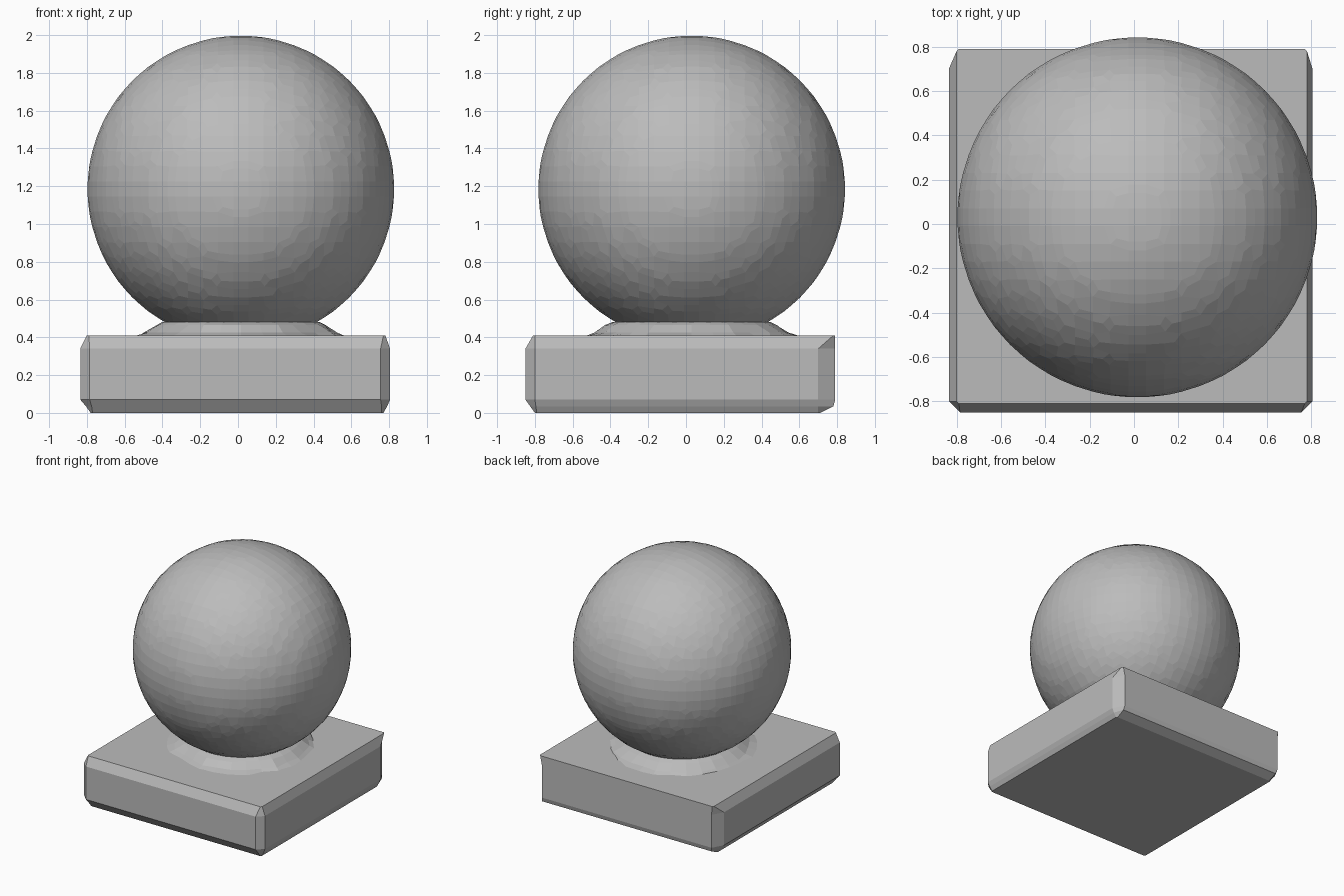
import bpy
import bmesh
import math
import random

random.seed(4)
cube = bpy.data.objects.get("Cube")
if cube:
    bpy.data.objects.remove(cube, do_unlink=True)

stone = bpy.data.materials.new("stone_grey")
stone.use_nodes = True
GREY = (0.5, 0.5, 0.5, 1)
stone.diffuse_color = GREY
stone.node_tree.nodes["Principled BSDF"].inputs["Base Color"].default_value = GREY

CX, CY, CZ, RADIUS = 0.015, 0.03, 1.185, 0.815


def finish(bm, name):
    bmesh.ops.recalc_face_normals(bm, faces=bm.faces)
    mesh = bpy.data.meshes.new(name)
    bm.to_mesh(mesh)
    bm.free()
    mesh.materials.append(stone)
    obj = bpy.data.objects.new(name, mesh)
    bpy.context.collection.objects.link(obj)
    return obj


def loft(rings, name):
    """Skin a stack of equal-length point rings and cap both ends."""
    bm = bmesh.new()
    loops = [[bm.verts.new(p) for p in ring] for ring in rings]
    for low, high in zip(loops, loops[1:]):
        for i in range(len(low)):
            j = (i + 1) % len(low)
            bm.faces.new((low[i], low[j], high[j], high[i]))
    bm.faces.new(loops[0][::-1])
    bm.faces.new(loops[-1])
    return finish(bm, name)


def slab_ring(z, x0, x1, y0, y1, cx, front, back):
    """Rectangle with clipped corners, clipped deeper at the back."""
    return [(x0 + cx, y0, z), (x1 - cx, y0, z), (x1, y0 + front, z), (x1, y1 - back, z),
            (x1 - cx, y1, z), (x0 + cx, y1, z), (x0, y1 - back, z), (x0, y0 + front, z)]


# Square plinth with chamfered edges
loft([
    slab_ring(0.0, -0.78, 0.77, -0.80, 0.71, 0.01, 0.01, 0.01),
    slab_ring(0.035, -0.805, 0.79, -0.825, 0.78, 0.03, 0.03, 0.08),
    slab_ring(0.07, -0.835, 0.805, -0.85, 0.79, 0.05, 0.05, 0.09),
    slab_ring(0.34, -0.835, 0.805, -0.85, 0.79, 0.05, 0.05, 0.09),
    slab_ring(0.41, -0.80, 0.78, -0.81, 0.79, 0.01, 0.01, 0.01),
], "plinth")

# Rough flared neck under the ball
SIDES = 28
rings = []
for radius, z, rough in ((0.56, 0.405, 0.03), (0.51, 0.425, 0.02),
                         (0.45, 0.465, 0.01), (0.415, 0.482, 0)):
    ring = []
    for i in range(SIDES):
        a = math.tau * i / SIDES
        r = radius + random.uniform(-rough, rough)
        ring.append((CX + r * math.cos(a), CY + r * math.sin(a), z))
    rings.append(ring)
loft(rings, "neck")

# Faceted ball, rebuilt on an axis-aligned grid
bm = bmesh.new()
bmesh.ops.create_icosphere(bm, subdivisions=5, radius=RADIUS)
ball = finish(bm, "ball")
ball.location = (CX, CY, CZ)
remesh = ball.modifiers.new("grid_facets", 'REMESH')
remesh.mode = 'VOXEL'
remesh.voxel_size = 0.08
remesh.use_smooth_shade = False
